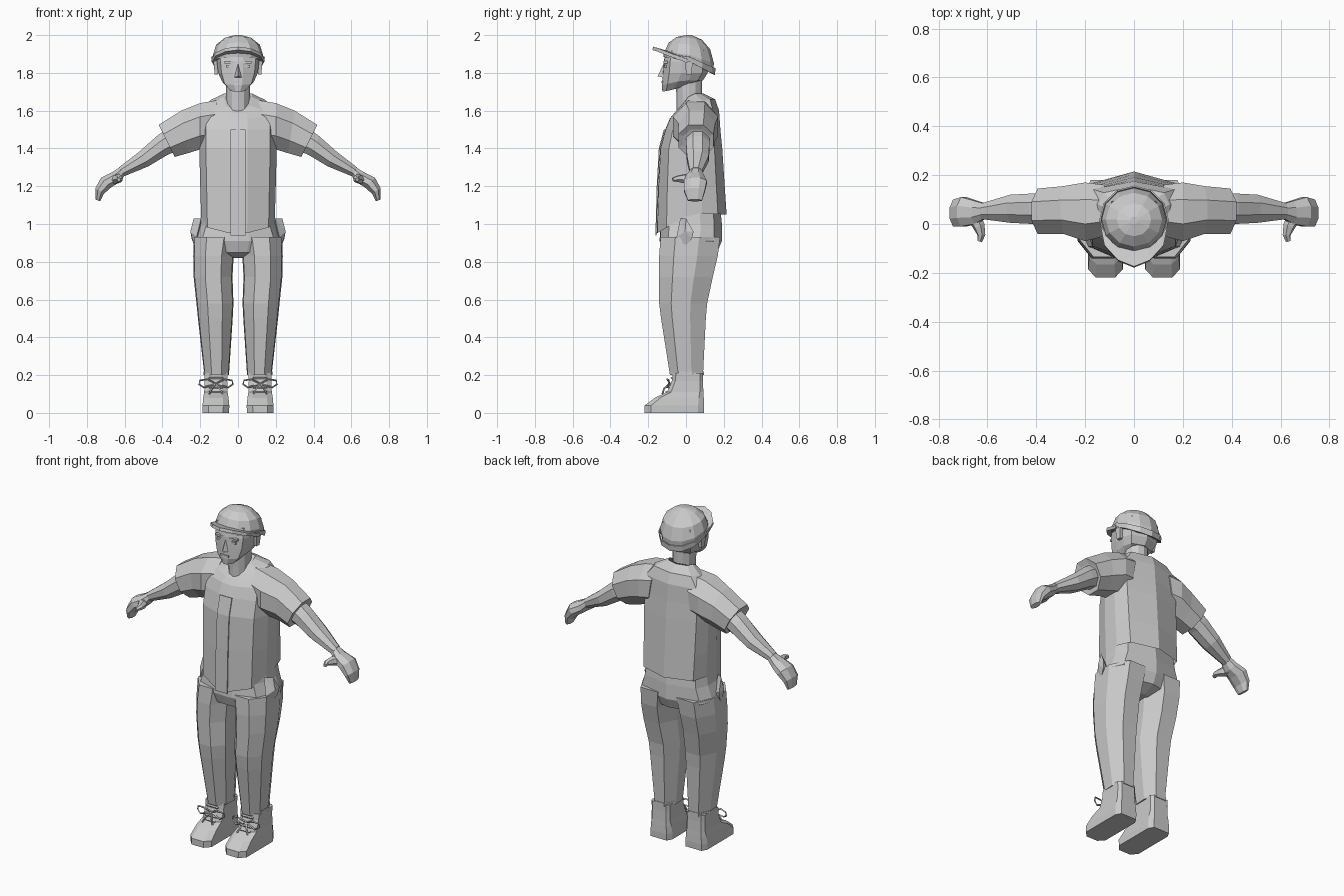
import bpy, bmesh, math
from mathutils import Vector

mat = bpy.data.materials.new("light_grey")
mat.diffuse_color = (0.6, 0.6, 0.6, 1)


def make(name, verts, faces, mirror=False, thick=0):
    me = bpy.data.meshes.new(name)
    me.from_pydata([tuple(v) for v in verts], [], faces)
    bm = bmesh.new()
    bm.from_mesh(me)
    bmesh.ops.recalc_face_normals(bm, faces=bm.faces)
    bm.to_mesh(me)
    bm.free()
    me.materials.append(mat)
    ob = bpy.data.objects.new(name, me)
    bpy.context.collection.objects.link(ob)
    if thick:
        s = ob.modifiers.new("thickness", 'SOLIDIFY')
        s.thickness, s.offset = thick, 0
    if mirror:
        ob.modifiers.new("mirror", 'MIRROR')
    return ob


def loft(name, rings, caps=(True, True), mirror=False, thick=0):
    n = len(rings[0])
    verts = [v for r in rings for v in r]
    faces = [(k * n + i, k * n + (i + 1) % n, (k + 1) * n + (i + 1) % n, (k + 1) * n + i)
             for k in range(len(rings) - 1) for i in range(n)]
    if caps[0]:
        faces.append(tuple(range(n)))
    if caps[1]:
        faces.append(tuple(range(len(verts) - n, len(verts))))
    return make(name, verts, faces, mirror, thick)


# Half outlines from front to back, scaled to a unit box
BODY = [(0, -1), (.25, -.98), (.83, -.72), (1, -.2), (1, .3), (.85, .75), (0, 1)]
LEG = [(.4, -1), (.95, -.5), (1, .3), (.5, 1)]
SHOE = [(.55, -1), (1, -.78), (1, .8), (.75, 1)]
ROUND = [(0, -1), (.5, -.87), (.87, -.5), (1, 0), (.87, .5), (.5, .87), (0, 1)]


def ring(shape, hw, yf, yb, zf, zs=None, zb=None, cx=0):
    zs = zf if zs is None else zs
    zb = zs if zb is None else zb
    full = shape + [(-x, y) for x, y in reversed(shape) if x > 0]
    return [Vector((cx + x * hw, (yf + yb) / 2 + y * (yb - yf) / 2,
                    zs + (zf - zs) * max(-y, 0) + (zb - zs) * max(y, 0))) for x, y in full]


def limb_ring(xt, zt, xb, zb, y0, y1, n=8):
    c = Vector(((xt + xb) / 2, (y0 + y1) / 2, (zt + zb) / 2))
    u, v = Vector(((xt - xb) / 2, 0, (zt - zb) / 2)), Vector((0, (y1 - y0) / 2, 0))
    k = 1 / math.cos(math.pi / n)
    return [c + k * (u * math.cos(a) + v * math.sin(a))
            for a in (2 * math.pi * (i + .5) / n for i in range(n))]


def tube(name, pts, radii, n=5):
    pts = [Vector(p) for p in pts]
    rings = []
    for i, p in enumerate(pts):
        d = (pts[min(i + 1, len(pts) - 1)] - pts[max(i - 1, 0)]).normalized()
        u = d.cross(Vector((.31, .2, .93))).normalized()
        w = d.cross(u)
        rings.append([p + radii[i] * (u * math.cos(a) + w * math.sin(a))
                      for a in (2 * math.pi * j / n for j in range(n))])
    return loft(name, rings, mirror=True)


def box(name, c, s, mirror=True, taper=1):
    rings = [[Vector((c[0] + x * s[0] * t, c[1] + y * s[1] * t, c[2] + z * s[2]))
              for x, y in ((-.5, -.5), (.5, -.5), (.5, .5), (-.5, .5))]
             for z, t in ((-.5, taper), (.5, 1))]
    return loft(name, rings, mirror=mirror)


# Shirt body with dipping front hem and open collar
loft("shirt", [ring(BODY, *r) for r in (
    (.195, -.155, .215, .95, 1.06, 1.05), (.20, -.148, .205, 1.2, 1.2, 1.2),
    (.205, -.137, .192, 1.40), (.205, -.11, .182, 1.5), (.20, -.085, .175, 1.56, 1.59, 1.60),
    (.145, -.06, .155, 1.59, 1.655, 1.66), (.075, -.045, .095, 1.60, 1.69, 1.69))],
    caps=(False, True))
# Button strip on the shirt front
make("shirt_placket", [(x, y, z) for z, y in ((.94, -.159), (1.2, -.152), (1.4, -.141), (1.5, -.114))
                       for x in (-.04, .04)],
     [(i, i + 1, i + 3, i + 2) for i in (0, 2, 4)], thick=.006)

# Sleeves, arms, hands
loft("sleeve", [limb_ring(*r) for r in (
    (.11, 1.655, .15, 1.40, -.05, .16), (.20, 1.64, .20, 1.395, -.07, .17),
    (.30, 1.60, .265, 1.375, -.04, .155), (.42, 1.525, .335, 1.355, -.04, .145),
    (.40, 1.50, .345, 1.385, -.015, .125))], mirror=True)
loft("arm", [limb_ring(*r) for r in (
    (.34, 1.53, .27, 1.41, 0, .12), (.43, 1.465, .375, 1.365, 0, .125),
    (.52, 1.385, .475, 1.305, .005, .12), (.63, 1.30, .61, 1.25, .02, .085))], mirror=True)
loft("hand", [limb_ring(*r) for r in (
    (.625, 1.30, .605, 1.25, .02, .085), (.665, 1.275, .63, 1.22, 0, .095),
    (.725, 1.245, .67, 1.195, -.01, .11), (.755, 1.19, .71, 1.16, -.01, .10),
    (.755, 1.13, .73, 1.12, .01, .085))], mirror=True)
tube("thumb", [(.66, .04, 1.235), (.635, -.01, 1.24), (.625, -.045, 1.24), (.632, -.07, 1.235)],
     [.03, .025, .017, .011], 6)

# Neck and head
loft("neck", [ring(ROUND, *r) for r in (
    (.06, -.05, .09, 1.56), (.064, -.05, .085, 1.66), (.065, -.055, .085, 1.78))])
loft("head", [ring(BODY, *r) for r in (
    (.045, -.125, .02, 1.70, 1.715, 1.74), (.085, -.128, .09, 1.735, 1.76, 1.76),
    (.105, -.122, .115, 1.80), (.112, -.118, .125, 1.86), (.108, -.105, .12, 1.92))])
make("nose", [(0, -.118, 1.85), (-.022, -.118, 1.775), (.022, -.118, 1.775), (0, -.15, 1.782)],
     [(0, 1, 3), (0, 3, 2), (1, 2, 3), (0, 2, 1)])
box("mouth", (0, -.123, 1.752), (.05, .014, .012), False)
box("eyebrow", (.045, -.108, 1.857), (.055, .02, .012))
box("eye", (.045, -.108, 1.835), (.035, .012, .012))
box("ear", (.115, .015, 1.83), (.03, .045, .075), taper=.6)

# Cap crown, rim and brim
loft("cap_crown", [ring(ROUND, *r) for r in (
    (.128, -.112, .142, 1.885, 1.86, 1.80), (.133, -.112, .148, 1.915, 1.895, 1.85),
    (.115, -.092, .128, 1.96, 1.95, 1.925), (.07, -.05, .085, 1.99, 1.986, 1.975),
    (.015, 0, .03, 2.0))])
loft("cap_rim", [ring(ROUND, *r) for r in (
    (.136, -.116, .15, 1.885, 1.86, 1.79), (.139, -.118, .154, 1.905, 1.885, 1.825))],
    caps=(False, False), thick=.006)
make("cap_brim", [(0, -.176, 1.93), (.065, -.15, 1.922), (.12, -.09, 1.898), (.14, .01, 1.862),
                  (0, -.09, 1.905), (.05, -.08, 1.902), (.10, -.04, 1.885), (.125, .01, 1.866)],
     [(i, i + 1, i + 5, i + 4) for i in range(3)], mirror=True, thick=.018)

# Trousers
loft("trouser_hips", [ring(BODY, *r) for r in (
    (.185, -.13, .18, 1.10), (.20, -.135, .19, 1.0), (.232, -.14, .19, .91),
    (.19, -.12, .165, .85), (.07, -.06, .09, .82))])
loft("trouser_leg", [ring(LEG, hw, yf, yb, z, cx=cx) for cx, hw, yf, yb, z in (
    (.12, .115, -.135, .18, .93), (.13, .107, -.142, .168, .83), (.132, .103, -.142, .142, .72),
    (.122, .098, -.142, .112, .58), (.12, .092, -.132, .105, .50),
    (.113, .065, -.085, .09, .20))], mirror=True)
loft("trouser_cuff", [ring(LEG, .068, -.083, .094, z, cx=.115) for z in (.20, .22)], mirror=True)
# Bulging side pockets
make("pocket", [(.195, -.03, 1.03), (.235, .0, 1.03), (.25, .04, .96), (.245, .03, .92),
                (.225, -.015, .87), (.22, -.05, .93), (.252, -.005, .96), (.20, .02, .93)],
     [f for i in range(6) for f in ((i, (i + 1) % 6, 6), ((i + 1) % 6, i, 7))], mirror=True)

# Shoes and laces
loft("shoe", [ring(SHOE, hw, yf, yb, z, cx=.117) for hw, yf, yb, z in (
    (.07, -.22, .095, 0), (.071, -.22, .096, .038), (.067, -.165, .094, .08),
    (.062, -.10, .092, .11), (.06, -.075, .09, .17), (.062, -.07, .09, .21))], mirror=True)
for s in (-1, 1):
    tube("lace_bow", [(.117 + s * x, y, z) for x, y, z in (
        (0, -.085, .155), (.045, -.10, .178), (.085, -.09, .172), (.09, -.09, .152),
        (.065, -.10, .135), (0, -.085, .152))], [.005] * 6, 4)
    tube("lace_end", [(.117 + s * x, y, z) for x, y, z in (
        (0, -.085, .155), (.02, -.115, .13), (.035, -.125, .10))], [.005] * 3, 4)
for z, y in ((.185, -.076), (.135, -.093), (.112, -.104)):
    tube("lace_row", [(.08, y, z), (.154, y, z)], [.006] * 2, 4)
